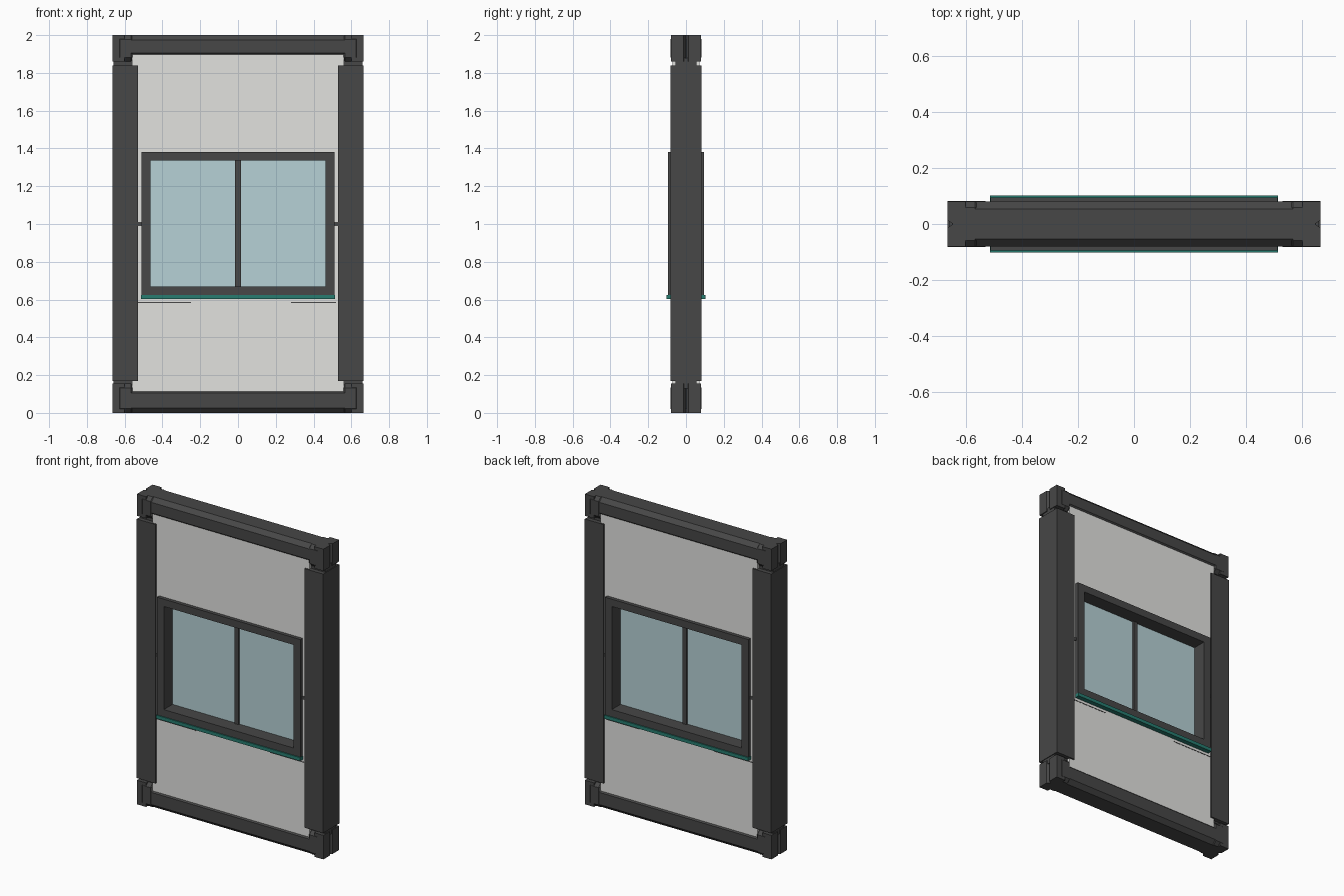
import bpy, bmesh, math
from mathutils import Vector

if "Cube" in bpy.data.objects:
    bpy.data.objects.remove(bpy.data.objects["Cube"])


def material(name, rgb):
    m = bpy.data.materials.new(name)
    m.diffuse_color = (*rgb, 1)
    m.use_nodes = True
    m.node_tree.nodes["Principled BSDF"].inputs["Base Color"].default_value = m.diffuse_color
    return m


DARK = material("dark timber", (0.063, 0.063, 0.063))
WHITE = material("pale plaster", (0.76, 0.76, 0.74))
GLASS = material("pale blue glass", (0.47, 0.64, 0.67))
TEAL = material("teal sill", (0.02, 0.2, 0.16))


def finish(bm, name, mat):
    bmesh.ops.recalc_face_normals(bm, faces=bm.faces)
    me = bpy.data.meshes.new(name)
    bm.to_mesh(me)
    bm.free()
    me.materials.append(mat)
    ob = bpy.data.objects.new(name, me)
    bpy.context.collection.objects.link(ob)
    return ob


def box(name, mat, x0, x1, y0, y1, z0, z1, bevel=0.0, segments=1):
    bm = bmesh.new()
    bmesh.ops.create_cube(bm, size=1)
    for v in bm.verts:
        v.co = Vector((x0 + (v.co.x + .5) * (x1 - x0),
                       y0 + (v.co.y + .5) * (y1 - y0),
                       z0 + (v.co.z + .5) * (z1 - z0)))
    if bevel:
        bmesh.ops.bevel(bm, geom=bm.edges[:], offset=bevel, segments=segments,
                        profile=0.5, affect='EDGES')
    return finish(bm, name, mat)


def extrude_profile(name, mat, pts, axis, a, b):
    """Extrude a 2D profile along x (points are y, z) or z (points are x, y)."""
    bm = bmesh.new()
    place = (lambda p, t: (t, p[0], p[1])) if axis == 'x' else (lambda p, t: (p[0], p[1], t))
    lo = [bm.verts.new(place(p, a)) for p in pts]
    hi = [bm.verts.new(place(p, b)) for p in pts]
    n = len(pts)
    bm.faces.new(lo)
    bm.faces.new(hi)
    for i in range(n):
        bm.faces.new((lo[i], lo[(i + 1) % n], hi[(i + 1) % n], hi[i]))
    return finish(bm, name, mat)


def beam(name, z0, z1):
    # chamfered log beam
    c, w = 0.026, 0.08
    pts = [(-w, z0 + c), (-w + c, z0), (w - c, z0), (w, z0 + c),
           (w, z1 - c), (w - c, z1), (-w + c, z1), (-w, z1 - c)]
    extrude_profile(name, DARK, pts, 'x', -0.6, 0.6)


beam("bottom_beam", 0.0, 0.13)
beam("top_beam", 1.88, 2.0)

for s, side in ((-1, "left"), (1, "right")):
    def span(a, b):
        return sorted((s * a, s * b))

    # side posts
    box(side + "_post", DARK, *span(0.53, 0.665), -0.082, 0.082, 0.17, 1.84)
    for z0, z1, level in ((0.0, 0.155, "bottom"), (1.86, 2.0, "top")):
        # faceted corner knuckle
        box(f"{level}_{side}_knuckle", DARK, *span(0.545, 0.648), -0.081, 0.081,
            z0, z1, 0.022)
        # end plate with a shallow groove down its middle
        pts = [(s * x, y) for x, y in ((0.60, -0.08), (0.665, -0.08), (0.665, -0.014),
                                       (0.645, 0), (0.665, 0.014), (0.665, 0.08), (0.60, 0.08))]
        extrude_profile(f"{level}_{side}_end_plate", DARK, pts, 'z', z0, z1)
    # narrow necks joining the post to the corners
    for z0, z1, level in ((0.13, 0.19, "bottom"), (1.82, 1.88, "top")):
        box(f"{level}_{side}_neck", DARK, *span(0.55, 0.66), -0.055, 0.055, z0, z1)
    # plaster strips beside the window and the small tie peg
    box(side + "_plaster", WHITE, *span(0.49, 0.54), -0.072, 0.072, 0.6, 1.37)
    box(side + "_tie_peg", DARK, *span(0.505, 0.54), -0.078, 0.078, 0.99, 1.01)
    # window jambs
    box(side + "_window_jamb", DARK, *span(0.463, 0.512), -0.095, 0.095, 0.62, 1.382)

# plaster fields above and below the window
box("lower_plaster", WHITE, -0.56, 0.56, -0.072, 0.072, 0.10, 0.615)
box("upper_plaster", WHITE, -0.56, 0.56, -0.072, 0.072, 1.36, 1.90)

# window head, foot, glass and mullion
box("window_head", DARK, -0.463, 0.463, -0.095, 0.095, 1.335, 1.382)
box("window_foot", DARK, -0.463, 0.463, -0.095, 0.095, 0.61, 0.67)
box("glass_pane", GLASS, -0.465, 0.465, -0.006, 0.006, 0.665, 1.34)
box("window_mullion", DARK, -0.015, 0.015, -0.016, 0.016, 0.665, 1.34)
# sill running through the wall
box("window_sill", TEAL, -0.514, 0.514, -0.102, 0.102, 0.602, 0.624)

# slivers of the hidden rail showing through the plaster
for x0, x1 in ((-0.53, -0.25), (0.28, 0.52)):
    box("rail_sliver", DARK, x0, x1, -0.0735, 0.0735, 0.582, 0.587)
